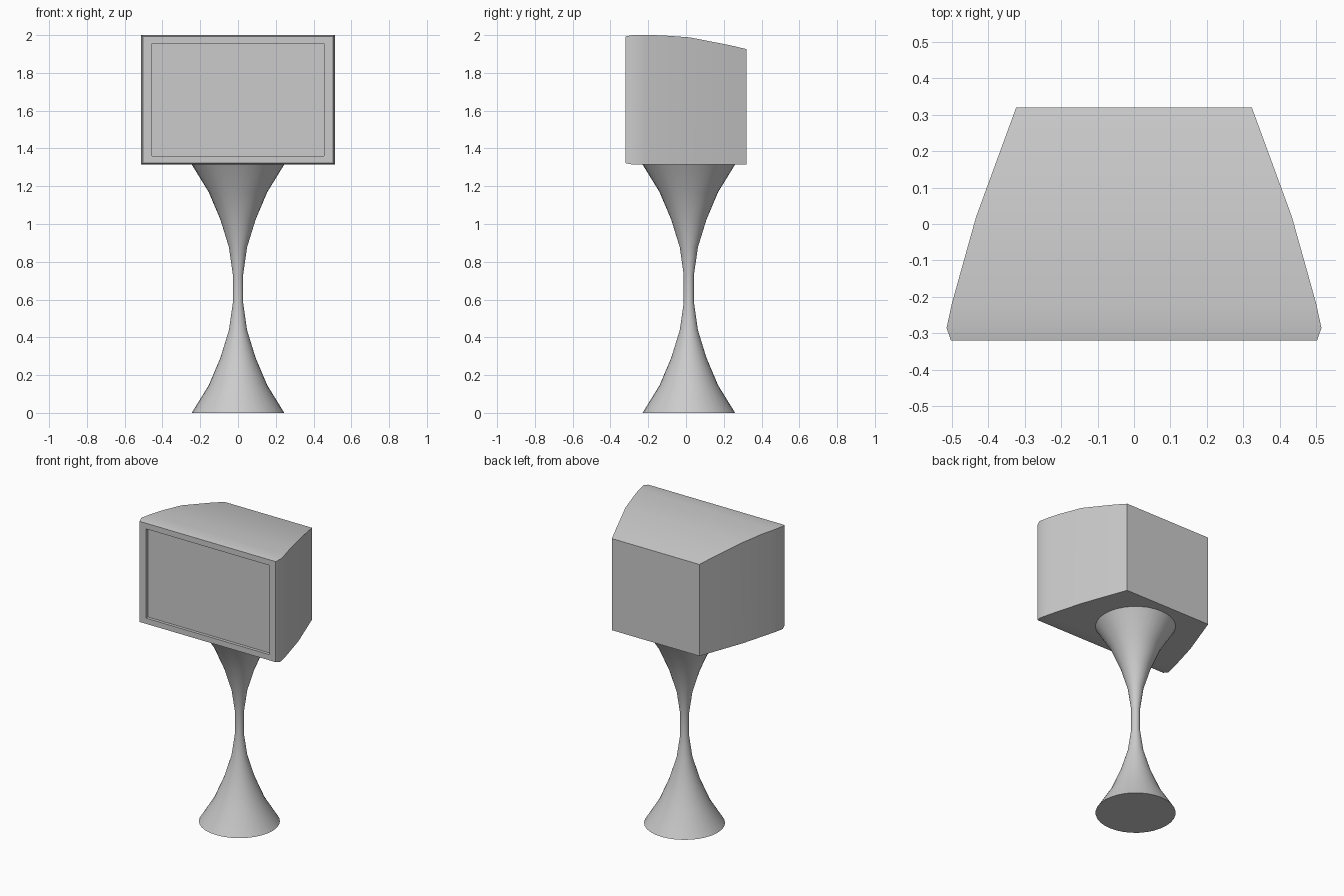
import bpy, bmesh, math

if "Cube" in bpy.data.objects:
    bpy.data.objects.remove(bpy.data.objects["Cube"])


def loft(name, rings, angle, cap_start=True, cap_end=True):
    """Skin a list of matching closed rings into one object."""
    bm = bmesh.new()
    loops = [[bm.verts.new(p) for p in ring] for ring in rings]
    for a, b in zip(loops, loops[1:]):
        n = len(a)
        for i in range(n):
            j = (i + 1) % n
            bm.faces.new((a[i], a[j], b[j], b[i]))
    if cap_start:
        bm.faces.new(loops[0][::-1])
    if cap_end:
        bm.faces.new(loops[-1])
    bmesh.ops.recalc_face_normals(bm, faces=bm.faces)
    mesh = bpy.data.meshes.new(name)
    bm.to_mesh(mesh)
    bm.free()
    obj = bpy.data.objects.new(name, mesh)
    bpy.context.collection.objects.link(obj)
    bpy.ops.object.select_all(action='DESELECT')
    obj.select_set(True)
    bpy.context.view_layer.objects.active = obj
    bpy.ops.object.shade_smooth_by_angle(angle=math.radians(angle))
    return obj


# Cabinet with recessed screen: y, half width, bottom z, top z
sections = [
    (-0.30, 0.455, 1.36, 1.955),    # screen
    (-0.32, 0.455, 1.36, 1.955),    # recess rim
    (-0.32, 0.502, 1.322, 1.993),   # frame edge
    (-0.285, 0.514, 1.315, 2.0),
    (-0.22, 0.50, 1.315, 2.0),
    (-0.13, 0.475, 1.315, 1.999),
    (0.02, 0.433, 1.315, 1.988),
    (0.23, 0.356, 1.315, 1.947),
    (0.32, 0.323, 1.315, 1.926),
]
loft("television_cabinet",
     [[(-w, y, b), (w, y, b), (w, y, t), (-w, y, t)] for y, w, b, t in sections], 40)

# Hourglass pedestal: radii mirrored about the waist, evenly spaced in height
half = [0.245, 0.155, 0.093, 0.048, 0.027]
radii = half + half[::-1]
step = 1.315 / (len(radii) - 1)
sides = 32
rings = [[(r * math.cos(2 * math.pi * k / sides),
           0.015 + r * math.sin(2 * math.pi * k / sides), i * step)
          for k in range(sides)] for i, r in enumerate(radii)]
loft("pedestal", rings, 40, cap_end=False)
